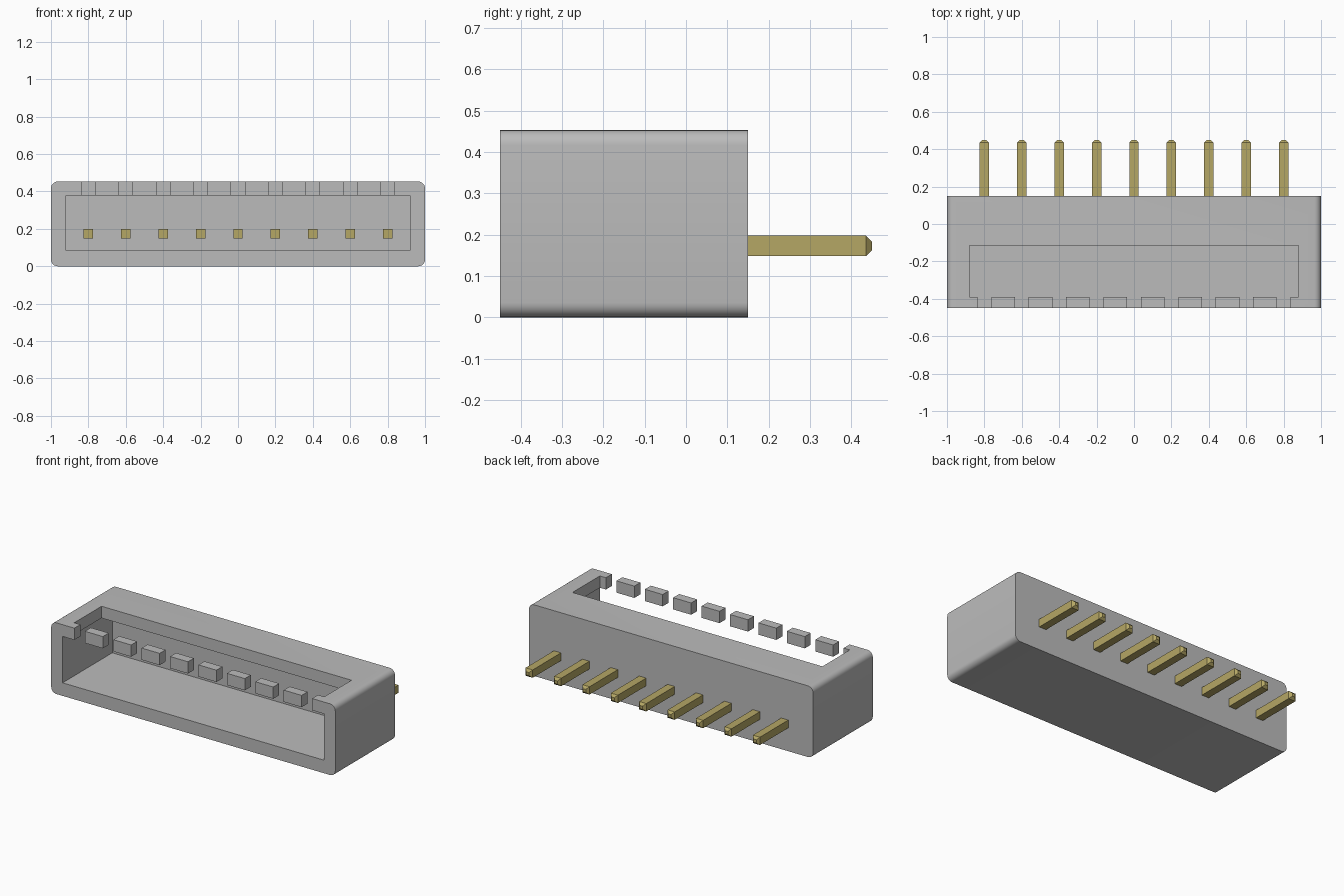
import bpy, bmesh, math

start = bpy.data.objects.get("Cube")
if start:
    bpy.data.objects.remove(start, do_unlink=True)

PINS, PITCH = 9, 0.2
pin_xs = [(i - (PINS - 1) / 2) * PITCH for i in range(PINS)]


def material(name, rgb):
    mat = bpy.data.materials.new(name)
    mat.use_nodes = True
    mat.diffuse_color = (*rgb, 1)
    mat.node_tree.nodes["Principled BSDF"].inputs["Base Color"].default_value = (*rgb, 1)
    return mat


def box(name, lo, hi, mat=None):
    """Axis-aligned box between two corners."""
    bm = bmesh.new()
    bmesh.ops.create_cube(bm, size=1)
    for v in bm.verts:
        v.co = [hi[k] if v.co[k] > 0 else lo[k] for k in range(3)]
    mesh = bpy.data.meshes.new(name)
    bm.to_mesh(mesh)
    bm.free()
    if mat:
        mesh.materials.append(mat)
    obj = bpy.data.objects.new(name, mesh)
    bpy.context.collection.objects.link(obj)
    return obj


def edit(obj, action):
    bm = bmesh.new()
    bm.from_mesh(obj.data)
    action(bm)
    bm.to_mesh(obj.data)
    bm.free()


def activate(obj):
    bpy.ops.object.select_all(action='DESELECT')
    obj.select_set(True)
    bpy.context.view_layer.objects.active = obj


def cut(obj, lo, hi):
    """Subtract a box and discard the cutter."""
    cutter = box("cutter", lo, hi)
    cutter.hide_render = True
    mod = obj.modifiers.new("cut", 'BOOLEAN')
    mod.operation, mod.solver, mod.object = 'DIFFERENCE', 'EXACT', cutter
    activate(obj)
    bpy.ops.object.modifier_apply(modifier=mod.name)
    bpy.data.objects.remove(cutter, do_unlink=True)


grey = material("grey plastic", (0.5, 0.5, 0.5))
gold = material("gold metal", (0.46, 0.385, 0.13))

# Housing with its four lengthwise edges rounded
housing = box("housing", (-1, -0.45, 0), (1, 0.15, 0.453), grey)


def round_long_edges(bm):
    edges = [e for e in bm.edges if abs(e.verts[0].co.y - e.verts[1].co.y) > 0.1]
    bmesh.ops.bevel(bm, geom=edges, offset=0.036, segments=6, profile=0.5, affect='EDGES')


edit(housing, round_long_edges)

# Front cavity, top window, and slots that leave a row of teeth
cut(housing, (-0.92, -0.7, 0.083), (0.92, 0.05, 0.378))
cut(housing, (-0.88, -0.39, 0.3), (0.88, -0.115, 0.6))
for x in pin_xs:
    cut(housing, (x - 0.037, -0.7, 0.3), (x + 0.037, -0.3, 0.6))

activate(housing)
bpy.ops.object.shade_smooth_by_angle(angle=math.radians(30))


# Contact pins with tapered tips
def taper_tip(bm):
    tip = max(bm.faces, key=lambda f: f.calc_center_median().y)
    new = bmesh.ops.extrude_face_region(bm, geom=[tip])["geom"]
    verts = [g for g in new if isinstance(g, bmesh.types.BMVert)]
    bmesh.ops.delete(bm, geom=[tip], context='FACES_ONLY')
    mid = sum((v.co for v in verts), verts[0].co * 0) / len(verts)
    for v in verts:
        v.co = mid + (v.co - mid) * 0.4
        v.co.y += 0.015


for i, x in enumerate(pin_xs, 1):
    pin = box(f"pin_{i}", (x - 0.025, 0.04, 0.148), (x + 0.025, 0.435, 0.198), gold)
    edit(pin, taper_tip)
